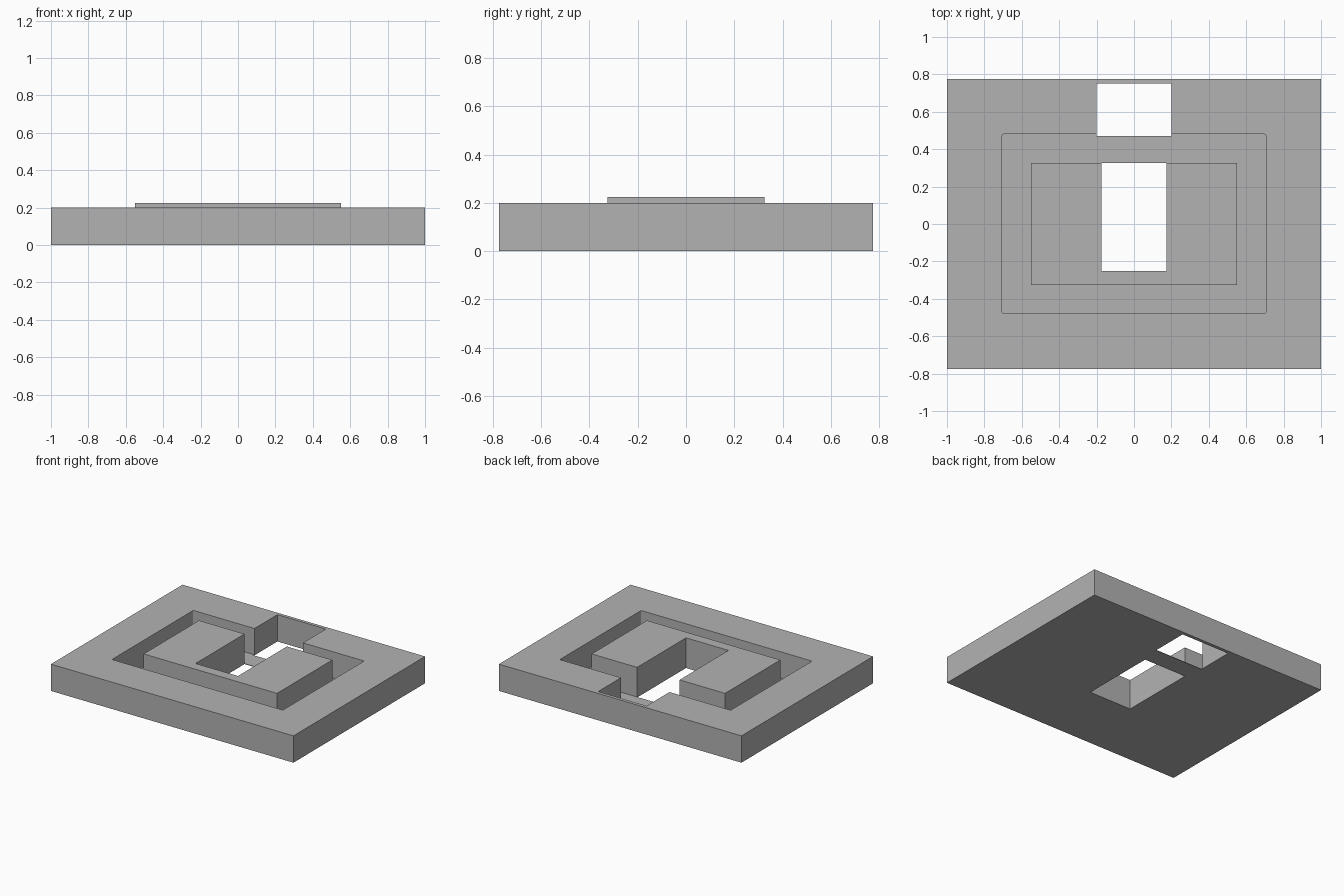
import bpy, bmesh

cube = bpy.data.objects.get("Cube")
if cube:
    bpy.data.objects.remove(cube, do_unlink=True)

HALF_Y, RIM_Z, FLOOR_Z, ISLAND_Z = 0.775, 0.2, 0.004, 0.225
ISLAND_X, ISLAND_Y, SLOT_X, SLOT_FRONT = 0.55, 0.326, 0.175, -0.25

grey = bpy.data.materials.new("plain grey")
grey.use_nodes = True
colour = (0.45, 0.45, 0.45, 1)
grey.diffuse_color = colour
grey.node_tree.nodes["Principled BSDF"].inputs["Base Color"].default_value = colour


def prism(name, outline, z0, z1, corner=0):
    """Extrude a flat outline upward, optionally rounding its upright edges."""
    bm = bmesh.new()
    base = bm.faces.new([bm.verts.new((x, y, z0)) for x, y in outline])
    top = bmesh.ops.extrude_face_region(bm, geom=[base], use_keep_orig=True)
    for item in top["geom"]:
        if isinstance(item, bmesh.types.BMVert):
            item.co.z = z1
    if corner:
        upright = [e for e in bm.edges if abs(e.verts[0].co.z - e.verts[1].co.z) > 0.01]
        bmesh.ops.bevel(bm, geom=upright, offset=corner, segments=3,
                        profile=0.5, affect='EDGES')
    bmesh.ops.recalc_face_normals(bm, faces=bm.faces)
    mesh = bpy.data.meshes.new(name)
    bm.to_mesh(mesh)
    bm.free()
    mesh.materials.append(grey)
    obj = bpy.data.objects.new(name, mesh)
    bpy.context.collection.objects.link(obj)
    return obj


def rect(x, y0, y1):
    return [(-x, y0), (x, y0), (x, y1), (-x, y1)]


def cut(body, cutter):
    """Subtract a cutter for good, then discard it."""
    cutter.hide_render = True
    mod = body.modifiers.new("cut", 'BOOLEAN')
    mod.operation = 'DIFFERENCE'
    mod.solver = 'EXACT'
    mod.object = cutter
    bpy.context.view_layer.objects.active = body
    bpy.ops.object.modifier_apply(modifier=mod.name)
    bpy.data.objects.remove(cutter, do_unlink=True)


# Tray: thick rim around a thin floor, opened by a rear notch and a centre slot
tray = prism("tray", rect(1, -HALF_Y, HALF_Y), 0, RIM_Z)
cut(tray, prism("recess_cutter", rect(0.705, -0.478, 0.48), FLOOR_Z, 0.4, corner=0.008))
cut(tray, prism("notch_cutter", rect(0.2, 0.47, 0.75), -0.1, 0.4))
cut(tray, prism("slot_cutter", rect(SLOT_X, SLOT_FRONT, ISLAND_Y), -0.1, 0.4))

# Island: U-shaped block standing on the floor, open to the rear
right_half = [(-SLOT_X, SLOT_FRONT), (-SLOT_X, ISLAND_Y),
              (-ISLAND_X, ISLAND_Y), (-ISLAND_X, -ISLAND_Y)]
left_half = [(-x, y) for x, y in reversed(right_half)]
prism("island", right_half + left_half, FLOOR_Z, ISLAND_Z)
